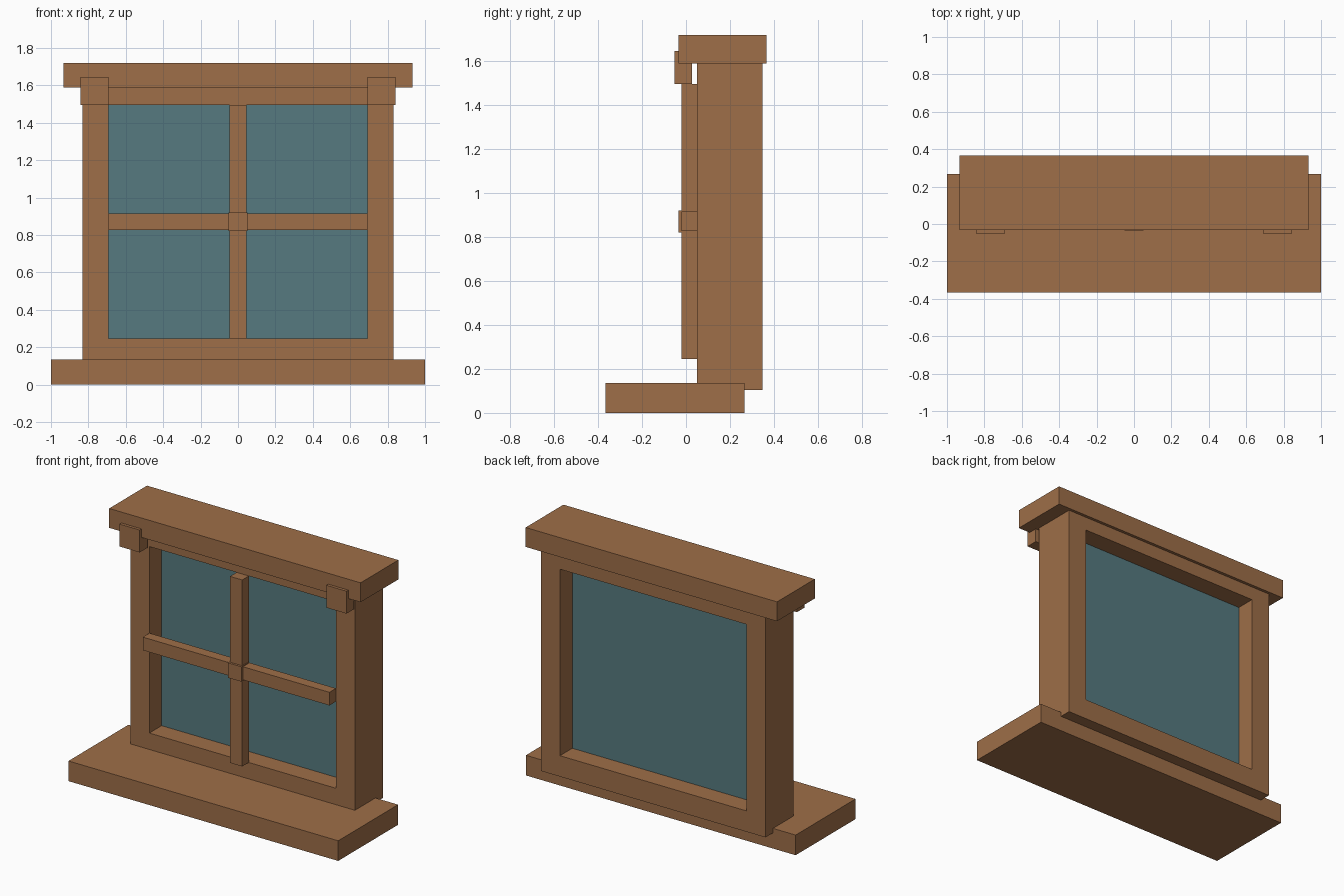
import bpy
import bmesh

cube = bpy.data.objects.get("Cube")
if cube:
    bpy.data.objects.remove(cube, do_unlink=True)


def make_material(name, color):
    mat = bpy.data.materials.new(name)
    mat.use_nodes = True
    mat.diffuse_color = color
    mat.node_tree.nodes["Principled BSDF"].inputs["Base Color"].default_value = color
    return mat


wood = make_material("warm brown wood", (0.342, 0.156, 0.065, 1))
teal = make_material("teal glass", (0.093, 0.195, 0.216, 1))


def finish(name, bm, mat):
    bmesh.ops.recalc_face_normals(bm, faces=bm.faces)
    mesh = bpy.data.meshes.new(name)
    bm.to_mesh(mesh)
    bm.free()
    mesh.materials.append(mat)
    obj = bpy.data.objects.new(name, mesh)
    bpy.context.collection.objects.link(obj)
    return obj


def box(name, x, y, z, mat=wood):
    """Box spanning the (low, high) range on each axis."""
    bm = bmesh.new()
    bmesh.ops.create_cube(bm, size=1)
    for v in bm.verts:
        v.co = [r[0] if c < 0 else r[1] for c, r in zip(v.co, (x, y, z))]
    return finish(name, bm, mat)


def frame(name, half_width, y, z, border):
    """Rectangular ring extruded front to back."""
    bm = bmesh.new()
    rings = []
    for inset in (0, border):
        w, low, high = half_width - inset, z[0] + inset, z[1] - inset
        corners = ((-w, low), (w, low), (w, high), (-w, high))
        rings.append([bm.verts.new((cx, y[0], cz)) for cx, cz in corners])
    outer, inner = rings
    faces = []
    for i in range(4):
        j = (i + 1) % 4
        faces.append(bm.faces.new((outer[i], outer[j], inner[j], inner[i])))
    result = bmesh.ops.extrude_face_region(bm, geom=faces, use_keep_orig=True)
    moved = [g for g in result["geom"] if isinstance(g, bmesh.types.BMVert)]
    bmesh.ops.translate(bm, verts=moved, vec=(0, y[1] - y[0], 0))
    return finish(name, bm, wood)


# Sill, frame, glass and lintel
box("sill", (-1, 1), (-0.367, 0.267), (0, 0.135))
frame("window_frame", 0.832, (0.05, 0.347), (0.105, 1.635), 0.14)
box("glass_pane", (-0.7, 0.7), (0.18, 0.216), (0.235, 1.505), teal)
box("lintel", (-0.932, 0.932), (-0.033, 0.367), (1.588, 1.718))

# Glazing bars and the block where they cross
box("vertical_bar", (-0.045, 0.045), (-0.02, 0.05), (0.245, 1.495))
box("horizontal_bar", (-0.692, 0.692), (-0.02, 0.05), (0.827, 0.915))
box("crossing_block", (-0.05, 0.05), (-0.035, 0.045), (0.82, 0.92))

# Corner blocks under the lintel
for side, sign in (("left", 1), ("right", -1)):
    box(side + "_corner_block", sorted((sign * 0.692, sign * 0.842)),
        (-0.053, 0.028), (1.495, 1.645))
